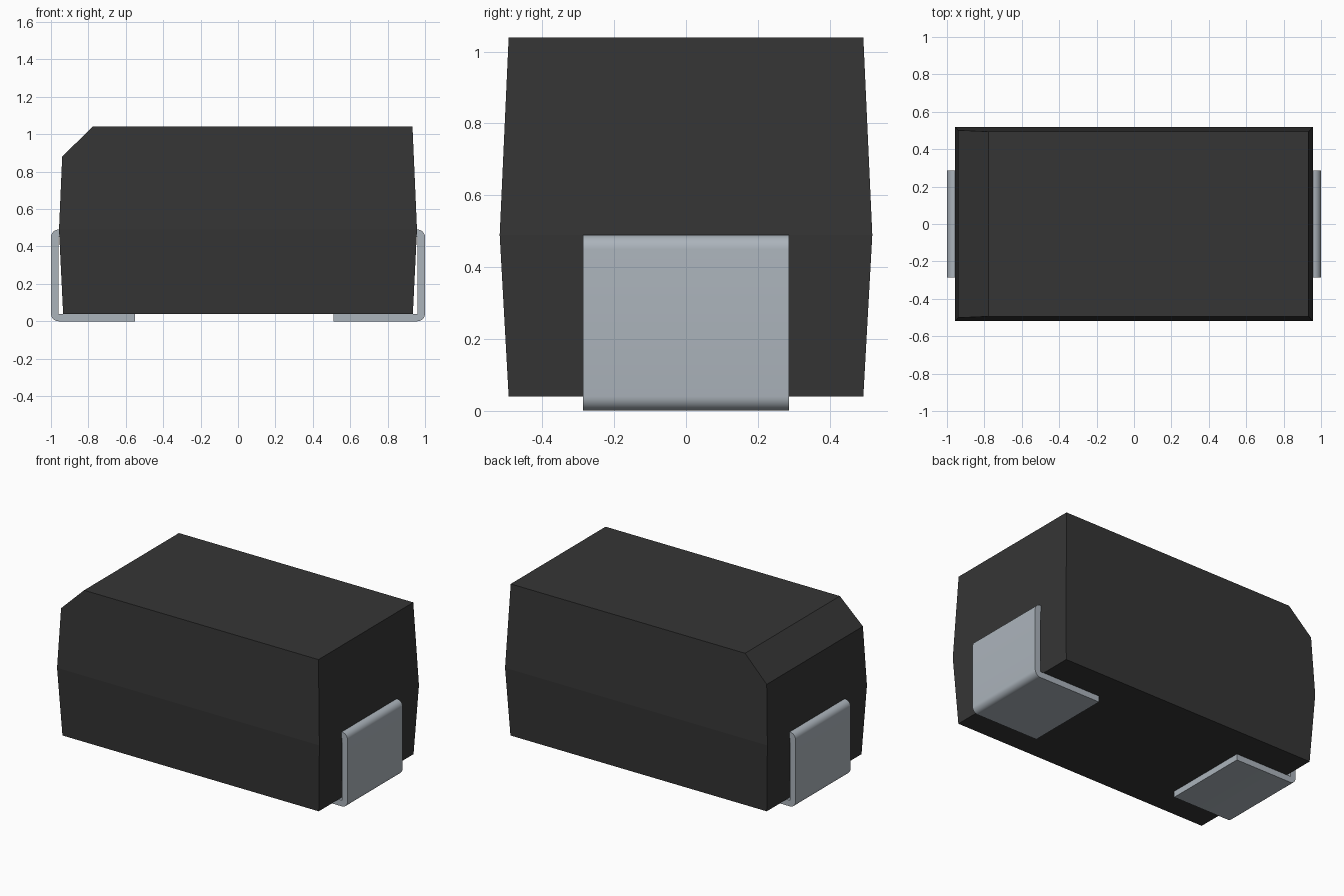
import bpy, bmesh, math
from mathutils import Vector

cube = bpy.data.objects.get("Cube")
if cube:
    bpy.data.objects.remove(cube, do_unlink=True)


def make_material(name, rgb, metallic=0.0):
    mat = bpy.data.materials.new(name)
    mat.use_nodes = True
    mat.diffuse_color = (*rgb, 1)
    bsdf = mat.node_tree.nodes["Principled BSDF"]
    bsdf.inputs["Base Color"].default_value = (*rgb, 1)
    return mat


def finish(bm, name, mat):
    bmesh.ops.recalc_face_normals(bm, faces=bm.faces[:])
    mesh = bpy.data.meshes.new(name)
    bm.to_mesh(mesh)
    bm.free()
    mesh.materials.append(mat)
    obj = bpy.data.objects.new(name, mesh)
    bpy.context.collection.objects.link(obj)
    return obj


black_plastic = make_material("black_plastic", (0.036, 0.036, 0.036))
tinned_metal = make_material("tinned_metal", (0.41, 0.455, 0.50))

# Moulded body: three stacked rectangles, widest at the parting line
SECTIONS = [(0.04, 0.935, 0.494), (0.49, 0.957, 0.519), (1.04, 0.933, 0.494)]
bm = bmesh.new()
rings = [[bm.verts.new((sx * hx, sy * hy, z))
          for sx, sy in ((-1, -1), (1, -1), (1, 1), (-1, 1))]
         for z, hx, hy in SECTIONS]
for low, high in zip(rings, rings[1:]):
    for i in range(4):
        j = (i + 1) % 4
        bm.faces.new((low[i], low[j], high[j], high[i]))
bm.faces.new(rings[0][::-1])
bm.faces.new(rings[-1])

# Polarity chamfer along one top end edge
a, b = Vector((-0.941, 0, 0.88)), Vector((-0.777, 0, 1.04))
normal = Vector((-(b.z - a.z), 0, b.x - a.x)).normalized()
bmesh.ops.bisect_plane(bm, geom=bm.verts[:] + bm.edges[:] + bm.faces[:],
                       plane_co=a, plane_no=normal, clear_outer=True)
bmesh.ops.holes_fill(bm, edges=[e for e in bm.edges if e.is_boundary])
finish(bm, "body", black_plastic)


# Bent terminals: folded strip with rounded outer bends
def terminal(name, side, tip):
    t, r, top, half_width = 0.04, 0.04, 0.49, 0.287

    def arc(cz, start):
        angles = [math.radians(start - 90 * k / 8) for k in range(9)]
        return [(1 - r + r * math.cos(q), cz + r * math.sin(q)) for q in angles]

    profile = [(0.90, top)] + arc(top - r, 90) + arc(r, 0)
    profile += [(tip, 0), (tip, t), (1 - t, t), (1 - t, top - t), (0.90, top - t)]
    bm = bmesh.new()
    face = bm.faces.new([bm.verts.new((side * x, -half_width, z)) for x, z in profile])
    extruded = bmesh.ops.extrude_face_region(bm, geom=[face])["geom"]
    bmesh.ops.translate(bm, vec=(0, 2 * half_width, 0),
                        verts=[g for g in extruded if isinstance(g, bmesh.types.BMVert)])
    obj = finish(bm, name, tinned_metal)
    bpy.ops.object.select_all(action='DESELECT')
    obj.select_set(True)
    bpy.context.view_layer.objects.active = obj
    bpy.ops.object.shade_smooth_by_angle(angle=math.radians(30))


terminal("left_terminal", 1, 0.51)
terminal("right_terminal", -1, 0.55)
